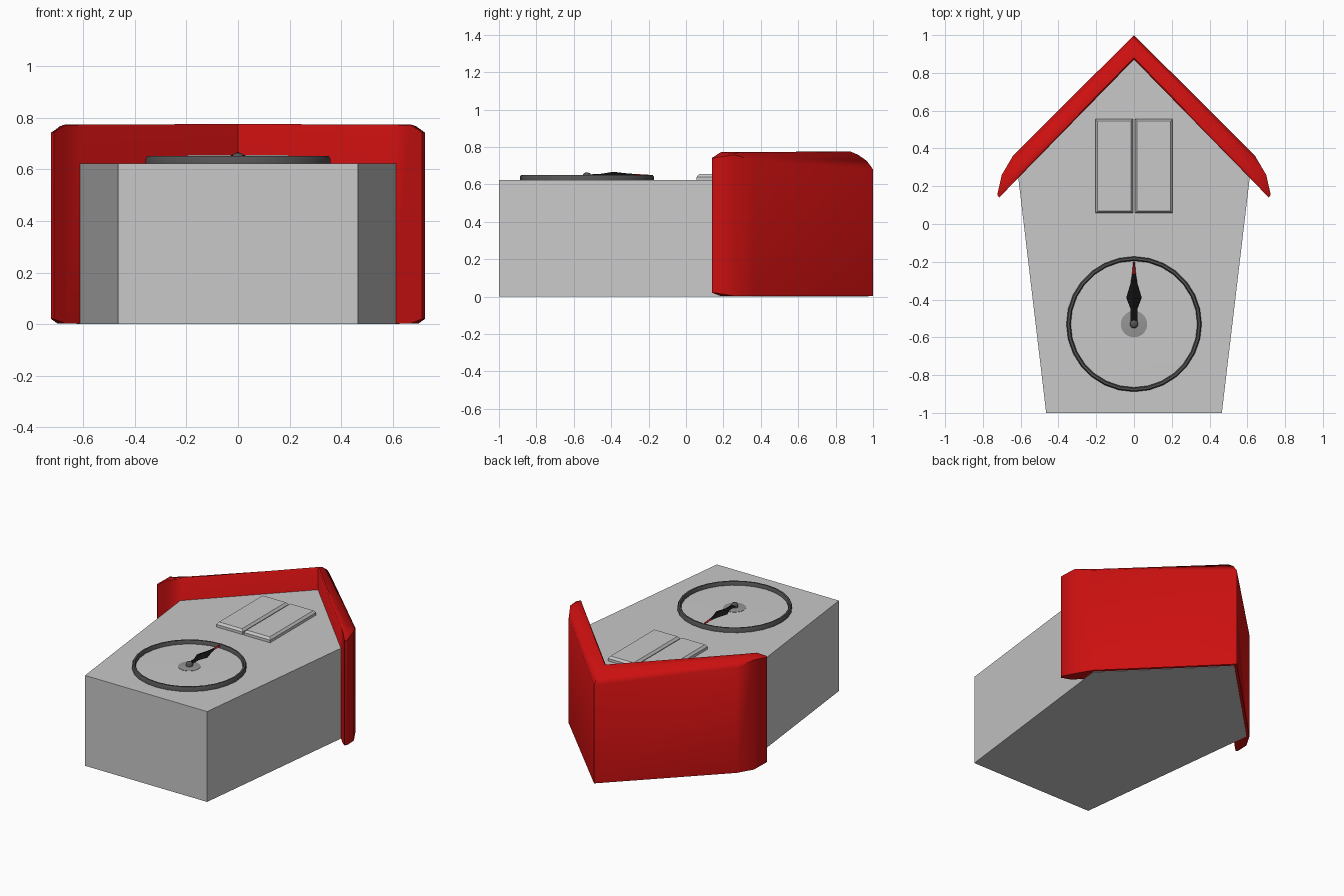
import bpy, bmesh, math

if "Cube" in bpy.data.objects:
    bpy.data.objects.remove(bpy.data.objects["Cube"])


def material(name, r, g, b):
    m = bpy.data.materials.new(name)
    m.diffuse_color = (r, g, b, 1)
    m.use_nodes = True
    m.node_tree.nodes["Principled BSDF"].inputs["Base Color"].default_value = m.diffuse_color
    return m


GREY = material("light grey", 0.58, 0.58, 0.58)
MID = material("mid grey", 0.3, 0.3, 0.3)
DARK = material("dark grey", 0.09, 0.09, 0.09)
BLACK = material("black", 0.006, 0.006, 0.006)
RED = material("red", 0.6, 0.005, 0.005)


def make(name, verts, faces, mats, smooth=None):
    mesh = bpy.data.meshes.new(name)
    bm = bmesh.new()
    vs = [bm.verts.new(v) for v in verts]
    for f in faces:
        bm.faces.new([vs[i] for i in f])
    bmesh.ops.remove_doubles(bm, verts=bm.verts, dist=1e-5)
    bmesh.ops.recalc_face_normals(bm, faces=bm.faces)
    bm.to_mesh(mesh)
    bm.free()
    ob = bpy.data.objects.new(name, mesh)
    bpy.context.collection.objects.link(ob)
    for m in mats:
        mesh.materials.append(m)
    if smooth:
        bpy.ops.object.select_all(action='DESELECT')
        ob.select_set(True)
        bpy.context.view_layer.objects.active = ob
        bpy.ops.object.shade_smooth_by_angle(angle=math.radians(smooth))
    return ob


def loft(name, rings, mats, smooth=None, closed=False):
    """Skin equal-length closed rings, capping the ends unless closed."""
    n = len(rings[0])
    verts = [p for r in rings for p in r]
    count = len(rings)
    faces = []
    for k in range(count if closed else count - 1):
        a, b = k * n, (k + 1) % count * n
        faces += [(a + i, a + (i + 1) % n, b + (i + 1) % n, b + i) for i in range(n)]
    if not closed:
        faces += [tuple(range(n)), tuple(range((count - 1) * n, count * n))]
    return make(name, verts, faces, mats, smooth)


def circle(r, z, n=28, y=-0.53):
    return [(r * math.cos(2 * math.pi * i / n), y + r * math.sin(2 * math.pi * i / n), z)
            for i in range(n)]


# House body: five-sided block whose gable runs up inside the roof
outline = [(-0.465, -1), (0.465, -1), (0.625, 0.35), (0, 0.975), (-0.625, 0.35)]
loft("house_body", [[(x, y, z) for x, y in outline] for z in (0, 0.622)], [GREY])

# Roof: slab folded at the ridge, flared and tapered at the eaves
half = [((0, 0.87), (0, 1.0)), ((0.60, 0.257), (0.64, 0.362)),
        ((0.67, 0.185), (0.70, 0.26)), ((0.713, 0.14), (0.724, 0.155))]
section = [(0, 0.003), (0, 0.765), (0.08, 0.775), (0.4, 0.757),
           (0.75, 0.725), (1, 0.68), (1, 0.003)]


def roof_ring(pair, side, k):
    (ax, ay), (bx, by) = pair
    flat = (0, 0.5, 0.85, 1)[k]          # outer edge rises towards the eaves
    ring = []
    for t, z in section:
        if z > 0.1:
            z += (0.772 - z) * flat
        if k == 3:
            z = min(max(z, 0.02), 0.742)
        ring.append((side * (ax + (bx - ax) * t), ay + (by - ay) * t, z))
    return ring


rings = [roof_ring(half[k], -1, k) for k in (3, 2, 1)]
rings += [roof_ring(half[k], 1, k) for k in (0, 1, 2, 3)]
loft("roof", rings, [RED], smooth=55)

# Double shutters: two plates with a bevelled rim and a raised panel
for side, label in ((-1, "left"), (1, "right")):
    x0, x1, y0, y1 = 0.005, 0.205, 0.057, 0.557
    rings = []
    for d, z in ((0, 0.61), (0, 0.64), (0.012, 0.655)):
        rings.append([(side * x, y, z) for x, y in
                      ((x0 + d, y0 + d), (x1 - d, y0 + d), (x1 - d, y1 - d), (x0 + d, y1 - d))])
    loft(label + "_shutter", rings, [GREY])

# Dial face, hub and rim
loft("dial_face", [circle(0.342, 0.61), circle(0.342, 0.627), circle(0.06, 0.629)], [GREY], smooth=30)
loft("dial_hub", [circle(0.07, 0.62), circle(0.07, 0.631), circle(0.03, 0.635)], [MID], smooth=30)
loft("dial_rim", [circle(0.358, 0.615), circle(0.358, 0.64), circle(0.352, 0.651),
                  circle(0.341, 0.651), circle(0.335, 0.64), circle(0.335, 0.615)],
     [DARK], smooth=40, closed=True)

# Hand: faceted pointer with a red tip
spine = [(-0.535, 0.018, 0.652), (-0.45, 0.018, 0.657), (-0.39, 0.041, 0.667),
         (-0.31, 0.017, 0.658), (-0.265, 0.01, 0.655), (-0.2, 0.004, 0.652)]
hand = loft("dial_hand", [[(-w, y, 0.647), (0, y, top), (w, y, 0.647), (0, y, 0.64)]
                          for y, w, top in spine], [BLACK, RED])
for p in hand.data.polygons:
    p.material_index = 1 if p.center.y > -0.26 else 0

# Pivot pin holding the hand
loft("dial_pivot", [circle(0.022, 0.63, 12), circle(0.022, 0.652, 12),
                    circle(0.016, 0.66, 12), circle(0.006, 0.663, 12)], [DARK], smooth=50)
